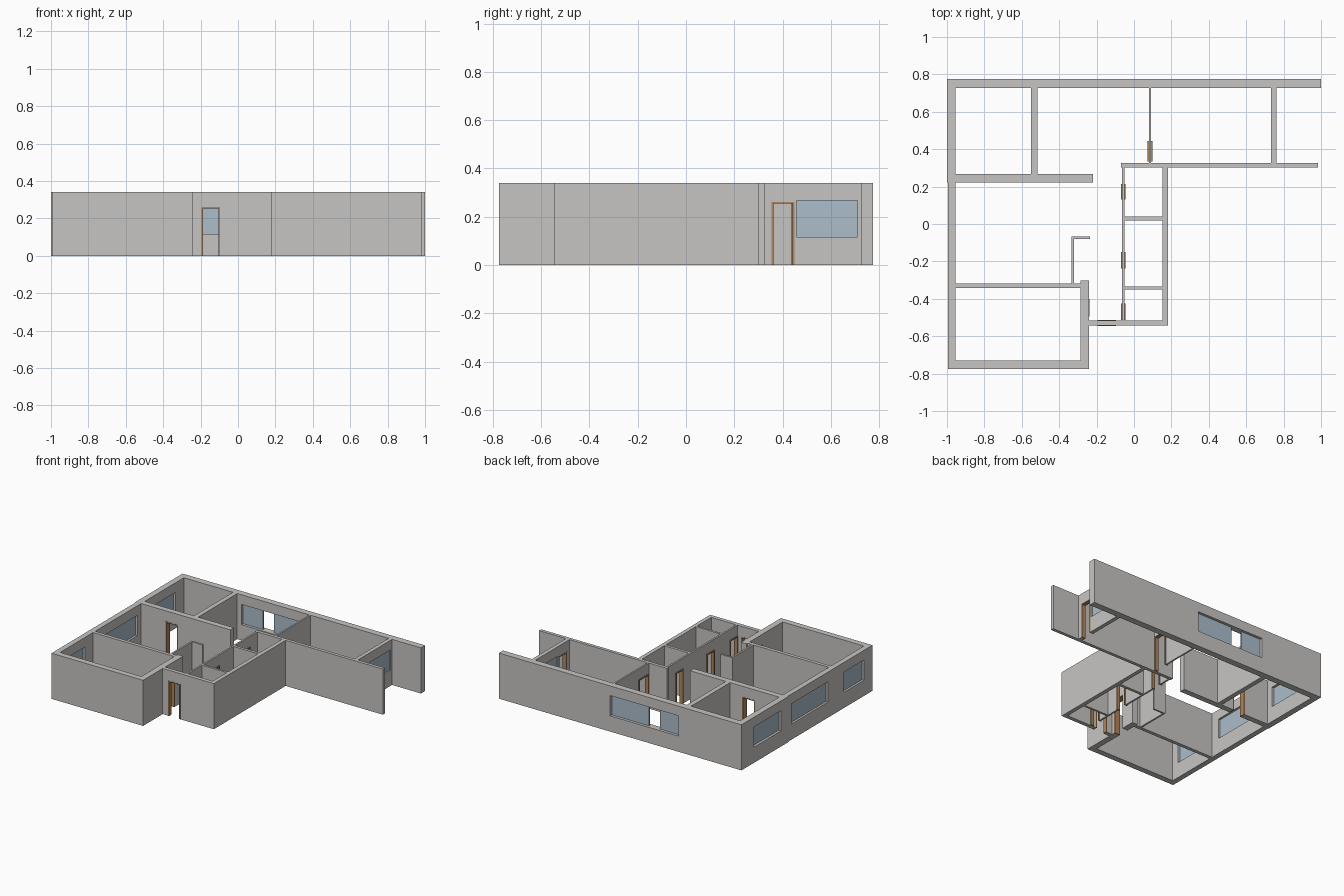
import bpy
import bmesh
from mathutils import Matrix, Vector

cube = bpy.data.objects.get("Cube")
if cube:
    bpy.data.objects.remove(cube, do_unlink=True)

HEIGHT = 0.34
DOOR = (-0.1, 0.262)      # door opening, bottom to top
PANE = (0.117, 0.268)     # window opening, bottom to top
JAMB = 0.008              # door frame thickness


def material(name, rgb):
    mat = bpy.data.materials.new(name)
    mat.use_nodes = True
    colour = (*rgb, 1)
    mat.diffuse_color = colour
    mat.node_tree.nodes["Principled BSDF"].inputs["Base Color"].default_value = colour
    return mat


plaster = material("warm grey plaster", (0.57, 0.56, 0.55))
glass = material("pale blue glass", (0.41, 0.51, 0.60))
wood = material("brown wood", (0.42, 0.24, 0.11))


def boxes(name, spans, mat):
    """One object made of boxes, each given as (x, y, z) ranges."""
    bm = bmesh.new()
    for span in spans:
        low, high = Vector(s[0] for s in span), Vector(s[1] for s in span)
        place = Matrix.Translation((low + high) / 2) @ Matrix.Diagonal((*(high - low), 1))
        bmesh.ops.create_cube(bm, size=1, matrix=place)
    mesh = bpy.data.meshes.new(name)
    bm.to_mesh(mesh)
    bm.free()
    mesh.materials.append(mat)
    obj = bpy.data.objects.new(name, mesh)
    bpy.context.collection.objects.link(obj)
    return obj


def wall(name, x, y, doors=(), windows=(), panes=None):
    """Wall box with cut openings, door frames and window panes along its length."""
    body = boxes(name, [(x, y, (0, HEIGHT))], plaster)
    along_x = x[1] - x[0] > y[1] - y[0]
    across = y if along_x else x
    mid = sum(across) / 2

    def span(along, depth, z):
        thick = (mid - depth / 2, mid + depth / 2)
        return (along, thick, z) if along_x else (thick, along, z)

    holes = [span(d, 0.2, DOOR) for d in doors] + [span(w, 0.2, PANE) for w in windows]
    if holes:
        cutter = boxes(name + "_cutter", holes, plaster)
        cutter.hide_render = True
        cut = body.modifiers.new("openings", "BOOLEAN")
        cut.operation = "DIFFERENCE"
        cut.solver = "EXACT"
        cut.object = cutter
        graph = bpy.context.evaluated_depsgraph_get()
        body_mesh = bpy.data.meshes.new_from_object(body.evaluated_get(graph))
        body.modifiers.clear()
        body.data = body_mesh
        bpy.data.objects.remove(cutter, do_unlink=True)

    # Door frames: two jambs and a head
    depth = max(across[1] - across[0] + 0.002, 0.026)
    for i, (a, b) in enumerate(doors):
        top = DOOR[1]
        boxes(f"{name}_door_frame_{i + 1}", [
            span((a, a + JAMB), depth, (0, top)),
            span((b - JAMB, b), depth, (0, top)),
            span((a + JAMB, b - JAMB), depth, (top - JAMB, top))], wood)

    # Window panes
    for i, pane in enumerate(windows if panes is None else panes):
        boxes(f"{name}_glass_{i + 1}", [span(pane, 0.009, PANE)], glass)


# Outer walls
wall("back_wall", (-1, 1), (0.726, 0.775),
     windows=[(-0.48, 0.083)], panes=[(-0.48, -0.315), (-0.225, 0.083)])
wall("side_wall_rear", (-1, -0.955), (0.266, 0.726), windows=[(0.31, 0.63)])
wall("side_wall_front", (-0.995, -0.955), (-0.731, 0.223),
     windows=[(-0.25, 0.18), (-0.675, -0.44)])
wall("front_room_front_wall", (-0.995, -0.24), (-0.775, -0.731))
wall("front_room_hall_wall", (-0.285, -0.24), (-0.731, -0.303), doors=[(-0.495, -0.40)])
wall("entry_wall", (-0.24, 0.182), (-0.544, -0.515), doors=[(-0.195, -0.095)])
wall("wash_rooms_outer_wall", (0.152, 0.182), (-0.515, 0.301))
wall("long_front_wall", (-0.07, 0.984), (0.301, 0.325))

# Inner walls
wall("rear_room_front_wall", (-1, -0.22), (0.223, 0.266), doors=[(-0.755, -0.65)])
wall("rear_room_divider", (-0.55, -0.515), (0.266, 0.726))
wall("front_room_rear_wall", (-0.955, -0.285), (-0.343, -0.317))
wall("balcony_wall", (0.733, 0.762), (0.325, 0.726),
     doors=[(0.355, 0.45)], windows=[(0.458, 0.71)])
wall("bedroom_divider", (0.079, 0.091), (0.325, 0.726), doors=[(0.333, 0.445)])
wall("hall_wall", (-0.064, -0.051), (-0.515, 0.301),
     doors=[(0.13, 0.213), (-0.238, -0.15), (-0.512, -0.424)])
for label, y in (("rear", (0.018, 0.039)), ("front", (-0.349, -0.333))):
    wall(f"wash_room_partition_{label}", (-0.051, 0.152), y)

# Angled screen beside the hall
wall("screen_long_side", (-0.334, -0.321), (-0.317, -0.081))
wall("screen_short_side", (-0.334, -0.235), (-0.081, -0.068))
